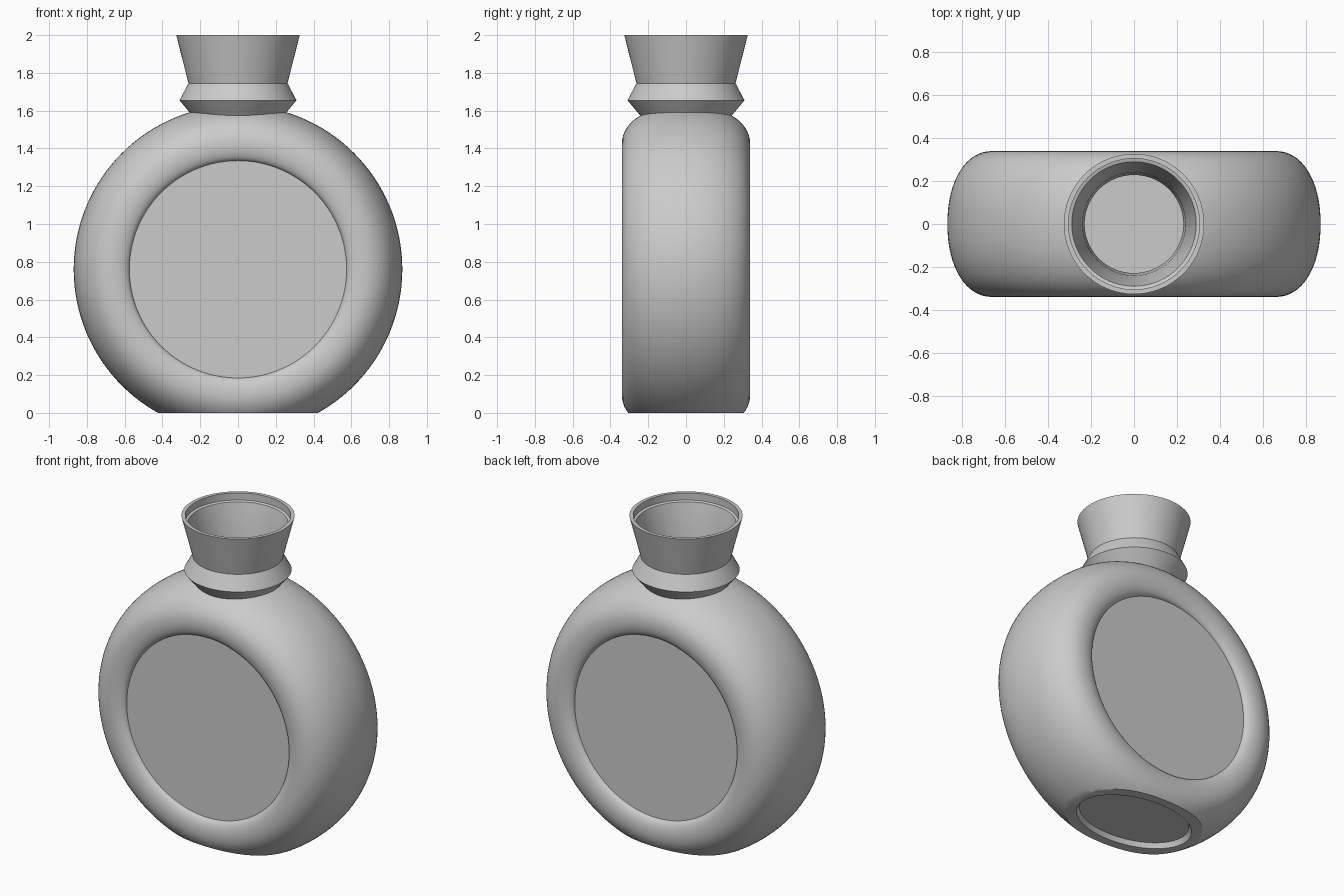
import bpy, bmesh, math
from mathutils import Matrix, Vector

if "Cube" in bpy.data.objects:
    bpy.data.objects.remove(bpy.data.objects["Cube"])

glass = bpy.data.materials.new("plain grey")
glass.diffuse_color = (0.6, 0.6, 0.6, 1)
glass.use_nodes = True
glass.node_tree.nodes["Principled BSDF"].inputs["Base Color"].default_value = glass.diffuse_color
CENTRE = 0.76   # height of the round body's axis


def finish(name, bm):
    bmesh.ops.remove_doubles(bm, verts=bm.verts, dist=1e-5)
    bmesh.ops.recalc_face_normals(bm, faces=bm.faces)
    me = bpy.data.meshes.new(name)
    bm.to_mesh(me)
    bm.free()
    me.materials.append(glass)
    ob = bpy.data.objects.new(name, me)
    bpy.context.collection.objects.link(ob)
    return ob


def lathe(profile, steps=128, closed=False):
    """Revolve (radius, height) points round z."""
    bm = bmesh.new()
    vs = [bm.verts.new((r, 0, h)) for r, h in profile]
    pairs = list(zip(vs, vs[1:] + vs[:1])) if closed else list(zip(vs, vs[1:]))
    edges = [bm.edges.new(p) for p in pairs]
    bmesh.ops.spin(bm, geom=vs + edges, axis=(0, 0, 1), cent=(0, 0, 0),
                   angle=2 * math.pi, steps=steps, use_duplicate=False)
    bmesh.ops.remove_doubles(bm, verts=bm.verts, dist=1e-5)
    return bm


def round_flask(name, radius, rim, half, dish_r, dish_y, floor):
    """Disc with rounded rim and dished faces, sliced flat at the floor."""
    half_profile = [(0, dish_y), (dish_r, dish_y)]
    for i in range(1, 9):      # roll from the dish up to the rim
        a = math.pi / 2 * i / 8
        half_profile.append((rim - (rim - dish_r) * math.cos(a),
                             dish_y + (half - dish_y) * math.sin(a)))
    for i in range(1, 17):     # rim round to the equator
        a = math.pi / 2 * i / 16
        half_profile.append((rim + (radius - rim) * math.sin(a) ** 0.93,
                             half * max(0, math.cos(a)) ** 0.93))
    half_profile[-1] = (radius, 0)
    profile = half_profile + [(r, -h) for r, h in half_profile[-2::-1]]
    bm = lathe(profile)
    bm.transform(Matrix.Translation((0, 0, CENTRE)) @ Matrix.Rotation(math.pi / 2, 4, 'X'))
    cut = bmesh.ops.bisect_plane(bm, geom=bm.verts[:] + bm.edges[:] + bm.faces[:],
                                 plane_co=(0, 0, floor), plane_no=(0, 0, 1), clear_inner=True)
    rim_edges = [e for e in cut['geom_cut'] if isinstance(e, bmesh.types.BMEdge)]
    bmesh.ops.contextual_create(bm, geom=rim_edges)
    return finish(name, bm)


def boolean(target, cutter, operation):
    mod = target.modifiers.new(cutter.name, 'BOOLEAN')
    mod.operation, mod.solver, mod.object = operation, 'EXACT', cutter
    bpy.context.view_layer.objects.active = target
    bpy.ops.object.modifier_apply(modifier=mod.name)
    bpy.data.objects.remove(cutter)


# Hollow round body with a flat foot
body = round_flask("bottle", 0.87, 0.66, 0.34, 0.575, 0.30, 0.0)
cavity = round_flask("cavity", 0.82, 0.64, 0.29, 0.59, 0.25, 0.09)

# Flared neck with a ridged collar, solid before boring
neck = finish("neck", lathe([(0, 1.45), (0.235, 1.45), (0.235, 1.565), (0.31, 1.655),
                             (0.262, 1.745), (0.327, 2.0), (0, 2.0)]))
bore = finish("bore", lathe([(0, 1.35), (0.24, 1.35), (0.24, 1.74), (0.29, 1.95),
                             (0.305, 1.955), (0.305, 2.05), (0, 2.05)]))

# Keep the throat below the collar inside the wall
for v in bore.data.vertices:
    if v.co.z < 1.6:
        v.co.x *= 0.22 / 0.24
        v.co.y *= 0.22 / 0.24

# Shallow oval hollow under the foot
hollow_bm = lathe([(0, -0.05), (1, -0.05), (1, 0.0), (0.95, 0.03), (0, 0.03)])
hollow_bm.transform(Matrix.Diagonal((0.38, 0.25, 1, 1)))
hollow = finish("foot_hollow", hollow_bm)

boolean(body, neck, 'UNION')
boolean(body, cavity, 'DIFFERENCE')
boolean(body, bore, 'DIFFERENCE')
boolean(body, hollow, 'DIFFERENCE')

# Smooth shading with crisp edges
bpy.ops.object.select_all(action='DESELECT')
body.select_set(True)
bpy.context.view_layer.objects.active = body
bpy.ops.object.shade_smooth_by_angle(angle=math.radians(30))
